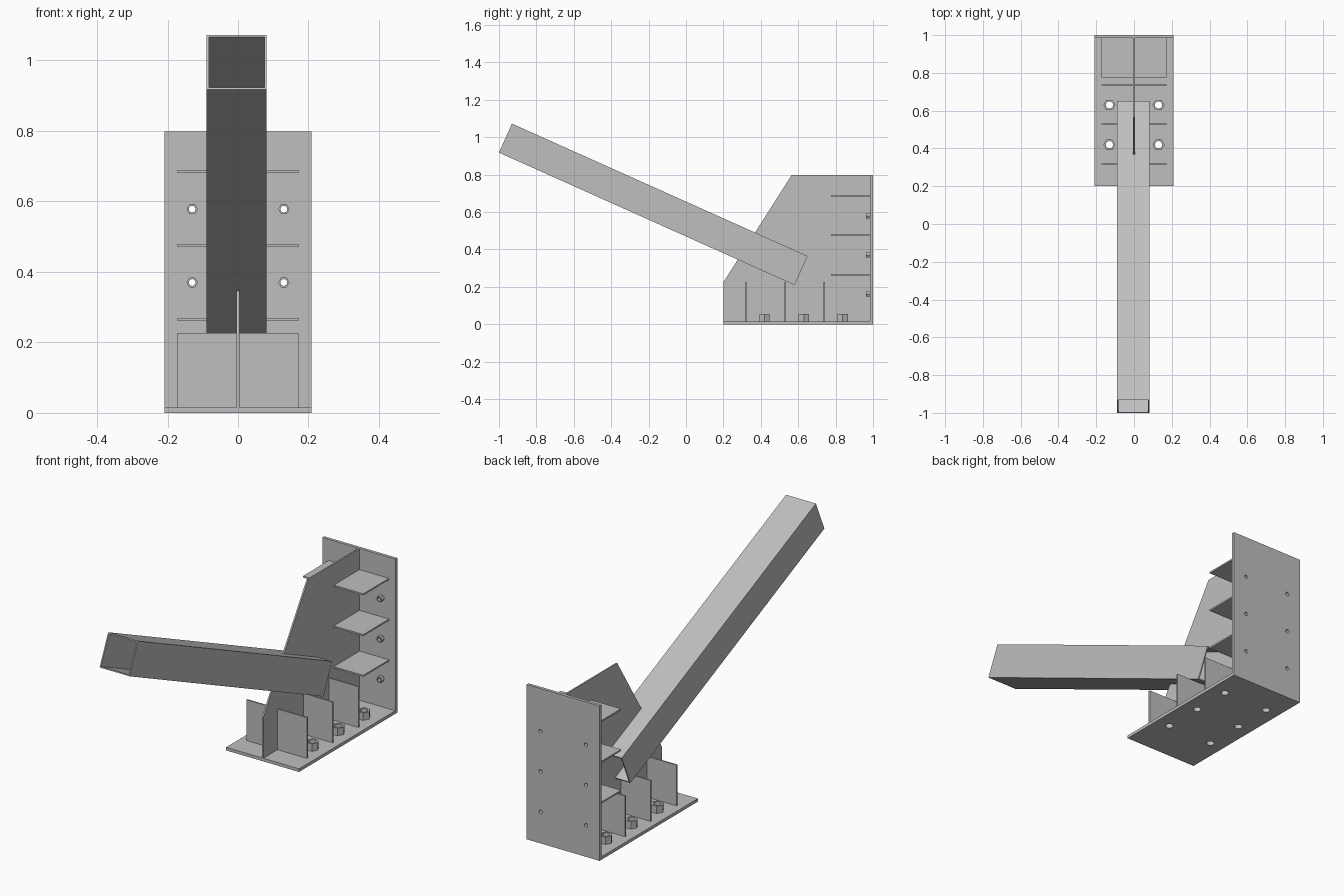
import bpy, bmesh
from math import cos, sin, pi, radians
from mathutils import Matrix, Vector

cube = bpy.data.objects.get("Cube")
if cube:
    bpy.data.objects.remove(cube, do_unlink=True)

steel = bpy.data.materials.new("grey_steel")
steel.use_nodes = True
grey = (0.52, 0.52, 0.52, 1)
steel.diffuse_color = grey
steel.node_tree.nodes["Principled BSDF"].inputs["Base Color"].default_value = grey

# Orientations: lying flat, facing the front, standing along the middle
FLAT = Matrix.Identity(4)
FRONT = Matrix.Rotation(radians(90), 4, 'X')
SIDE = Matrix(((0, 0, 1, 0), (1, 0, 0, 0), (0, 1, 0, 0), (0, 0, 0, 1)))


def rect(x0, y0, x1, y1):
    return [(x0, y0), (x1, y0), (x1, y1), (x0, y1)]


def ngon(n, r, cx=0, cy=0):
    return [(cx + r * cos(2 * pi * i / n), cy + r * sin(2 * pi * i / n)) for i in range(n)]


def extruded(name, loops, thickness, turn, centre):
    """Extrude an outline (first loop) with holes (other loops)."""
    curve = bpy.data.curves.new(name, 'CURVE')
    curve.dimensions = '2D'
    curve.fill_mode = 'BOTH'
    curve.extrude = thickness / 2
    for loop in loops:
        spline = curve.splines.new('POLY')
        spline.points.add(len(loop) - 1)
        for point, (u, v) in zip(spline.points, loop):
            point.co = (u, v, 0, 1)
        spline.use_cyclic_u = True
    temp = bpy.data.objects.new(name + "_outline", curve)
    bpy.context.collection.objects.link(temp)
    graph = bpy.context.evaluated_depsgraph_get()
    mesh = bpy.data.meshes.new_from_object(temp.evaluated_get(graph))
    bpy.data.objects.remove(temp, do_unlink=True)
    bpy.data.curves.remove(curve)
    bm = bmesh.new()
    bm.from_mesh(mesh)
    bmesh.ops.remove_doubles(bm, verts=bm.verts, dist=1e-5)
    bmesh.ops.recalc_face_normals(bm, faces=bm.faces)
    for face in bm.faces:
        face.smooth = False
    bm.to_mesh(mesh)
    bm.free()
    mesh.name = name
    mesh.materials.clear()
    mesh.materials.append(steel)
    obj = bpy.data.objects.new(name, mesh)
    obj.matrix_world = Matrix.Translation(Vector(centre)) @ turn
    bpy.context.collection.objects.link(obj)
    return obj


T = 0.016        # plate thickness
RIB = 0.008      # rib thickness
W = 0.208        # half width of the plates
BOLT_X = 0.13
base_bolts = [(s * BOLT_X, y) for s in (-1, 1) for y in (0.42, 0.63, 0.838)]
back_bolts = [(s * BOLT_X, z) for s in (-1, 1) for z in (0.162, 0.37, 0.578)]

# Base plate and back plate with bolt holes
extruded("base_plate",
         [rect(-W, 0.2, W, 1)] + [ngon(24, 0.019, *b) for b in base_bolts],
         T, FLAT, (0, 0, T / 2))
extruded("back_plate",
         [rect(-W, T, W, 0.798)] + [ngon(24, 0.0095, *b) for b in back_bolts],
         T, FRONT, (0, 1 - T / 2, 0))

# Hexagonal nuts around the holes
for x, y in base_bolts:
    extruded("base_nut", [ngon(6, 0.032), ngon(24, 0.019)], 0.038, FLAT, (x, y, T + 0.019))
for x, z in back_bolts:
    extruded("back_nut", [ngon(6, 0.016), ngon(24, 0.0095)], 0.021, FRONT, (x, 1 - T - 0.0105, z))

# Central gusset
extruded("gusset_plate",
         [[(0.2, T), (1 - T, T), (1 - T, 0.798), (0.565, 0.798), (0.2, 0.225)]],
         RIB, SIDE, (0, 0, 0))

# Stiffening ribs on both sides of the gusset
for x0, x1 in ((-0.172, -RIB / 2), (RIB / 2, 0.172)):
    for y in (0.32, 0.53, 0.738):
        extruded("base_rib", [rect(x0, T, x1, 0.226)], RIB, FRONT, (0, y, 0))
    for z in (0.265, 0.475, 0.685):
        extruded("back_rib", [rect(x0, 0.775, x1, 1 - T)], RIB, FLAT, (0, 0, z))

# Sloping hollow square tube
R = 0.085
r = R - 0.006
extruded("square_tube", [rect(-R, -R, R, R), rect(-r, -r, r, r)], 1.732,
         Matrix.Rotation(radians(90 - 24.13), 4, 'X'), (-0.004, -0.175, 0.641))
